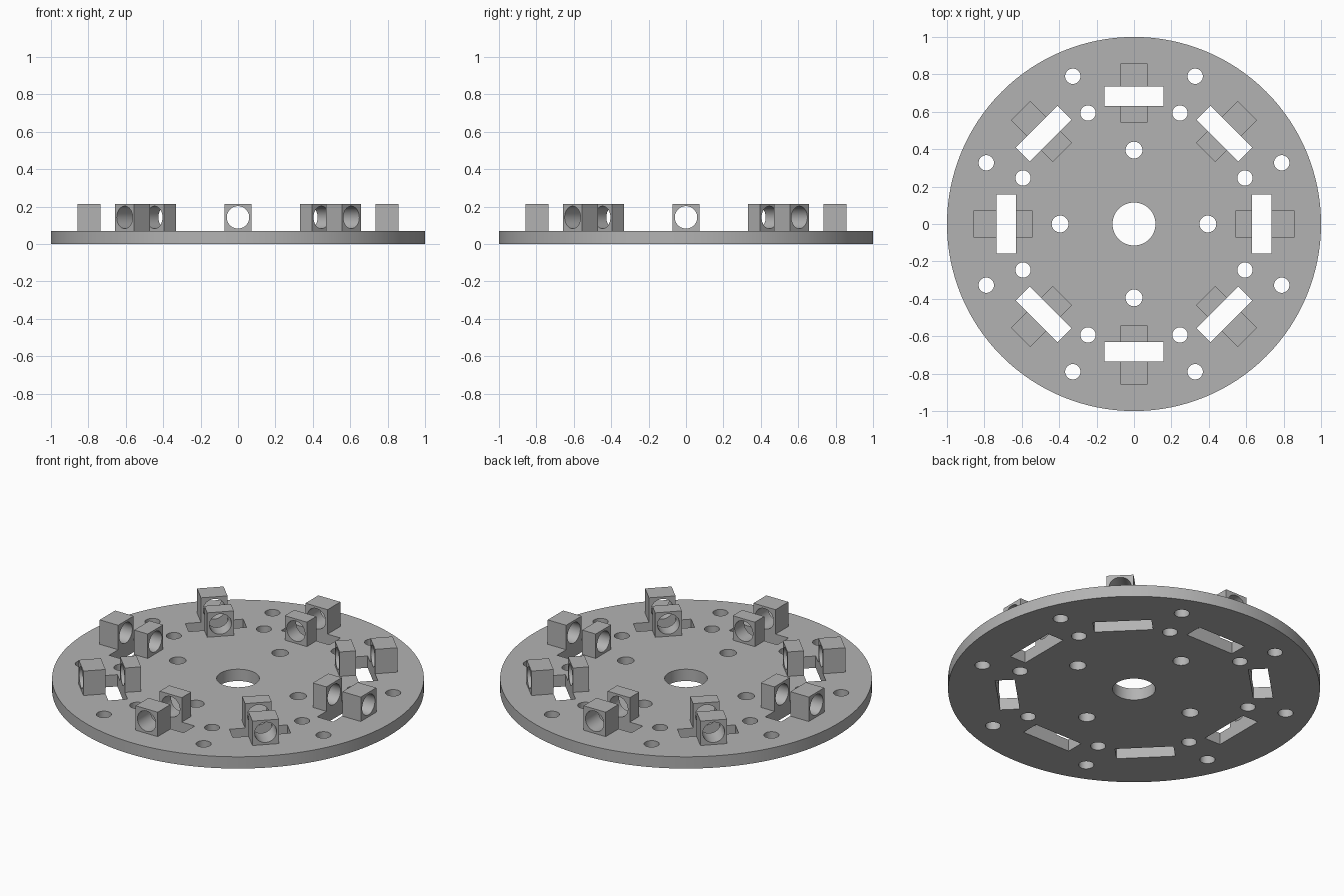
import bpy
import math
from mathutils import Matrix, Vector

cube = bpy.data.objects.get("Cube")
if cube:
    bpy.data.objects.remove(cube, do_unlink=True)

PLATE_H = 0.07
BLOCK_W = 0.145
BLOCK_TOP = PLATE_H + BLOCK_W

grey = bpy.data.materials.new("plain grey")
grey.use_nodes = True
grey.diffuse_color = (0.45, 0.45, 0.45, 1)
grey.node_tree.nodes["Principled BSDF"].inputs["Base Color"].default_value = grey.diffuse_color


def turn(angle):
    return Matrix.Rotation(angle, 4, "Z")


def cylinder(name, radius, depth, centre, sides=48):
    bpy.ops.mesh.primitive_cylinder_add(vertices=sides, radius=radius, depth=depth)
    obj = bpy.context.object
    obj.name = name
    obj.data.transform(Matrix.Translation(centre))
    return obj


def box(name, low, high):
    low, high = Vector(low), Vector(high)
    bpy.ops.mesh.primitive_cube_add(size=1)
    obj = bpy.context.object
    obj.name = name
    obj.data.transform(Matrix.Translation((low + high) / 2) @ Matrix.Diagonal(high - low).to_4x4())
    return obj


def activate(obj):
    bpy.ops.object.select_all(action="DESELECT")
    obj.select_set(True)
    bpy.context.view_layer.objects.active = obj


def cut(target, cutters):
    # Join the cutters, subtract them and discard the helper
    activate(cutters[0])
    for c in cutters:
        c.select_set(True)
    if len(cutters) > 1:
        bpy.ops.object.join()
    cutter = bpy.context.object
    cutter.hide_render = True
    activate(target)
    mod = target.modifiers.new("cut", "BOOLEAN")
    mod.operation = "DIFFERENCE"
    mod.solver = "EXACT"
    mod.object = cutter
    bpy.ops.object.modifier_apply(modifier=mod.name)
    bpy.data.objects.remove(cutter, do_unlink=True)


def finish(obj):
    obj.data.materials.clear()
    obj.data.materials.append(grey)
    activate(obj)
    bpy.ops.object.shade_smooth_by_angle(angle=math.radians(30))


# Round base plate with centre bore, bolt holes and slots
plate = cylinder("base_plate", 1, PLATE_H, (0, 0, PLATE_H / 2), 128)
cutters = [cylinder("centre_bore", 0.115, 1, (0, 0, 0), 64)]


def ring_of_holes(count, ring, radius, start):
    for i in range(count):
        a = start + i * math.tau / count
        spot = (ring * math.cos(a), ring * math.sin(a), 0)
        cutters.append(cylinder("bolt_hole", radius, 1, spot, 32))


ring_of_holes(4, 0.395, 0.045, 0)
ring_of_holes(8, 0.642, 0.041, math.pi / 8)
ring_of_holes(8, 0.855, 0.041, math.pi / 8)
for i in range(8):
    slot = box("slot", (0.631, -0.158, -1), (0.736, 0.158, 1))
    slot.data.transform(turn(i * math.pi / 4))
    cutters.append(slot)
cut(plate, cutters)
finish(plate)

# Pairs of bored blocks on either side of each slot
for label, near, far in (("inner", 0.542, 0.631), ("outer", 0.736, 0.857)):
    block = box(label + "_block", (near, -BLOCK_W / 2, PLATE_H), (far, BLOCK_W / 2, BLOCK_TOP))
    bore = cylinder("block_bore", 0.06, 1, (0, 0, 0))
    bore.data.transform(Matrix.Translation((0.7, 0, PLATE_H + BLOCK_W / 2))
                        @ Matrix.Rotation(math.pi / 2, 4, "Y"))
    cut(block, [bore])
    finish(block)
    for i in range(1, 8):
        twin = block.copy()
        twin.name = f"{label}_block_{i + 1}"
        twin.matrix_world = turn(i * math.pi / 4)
        bpy.context.collection.objects.link(twin)
